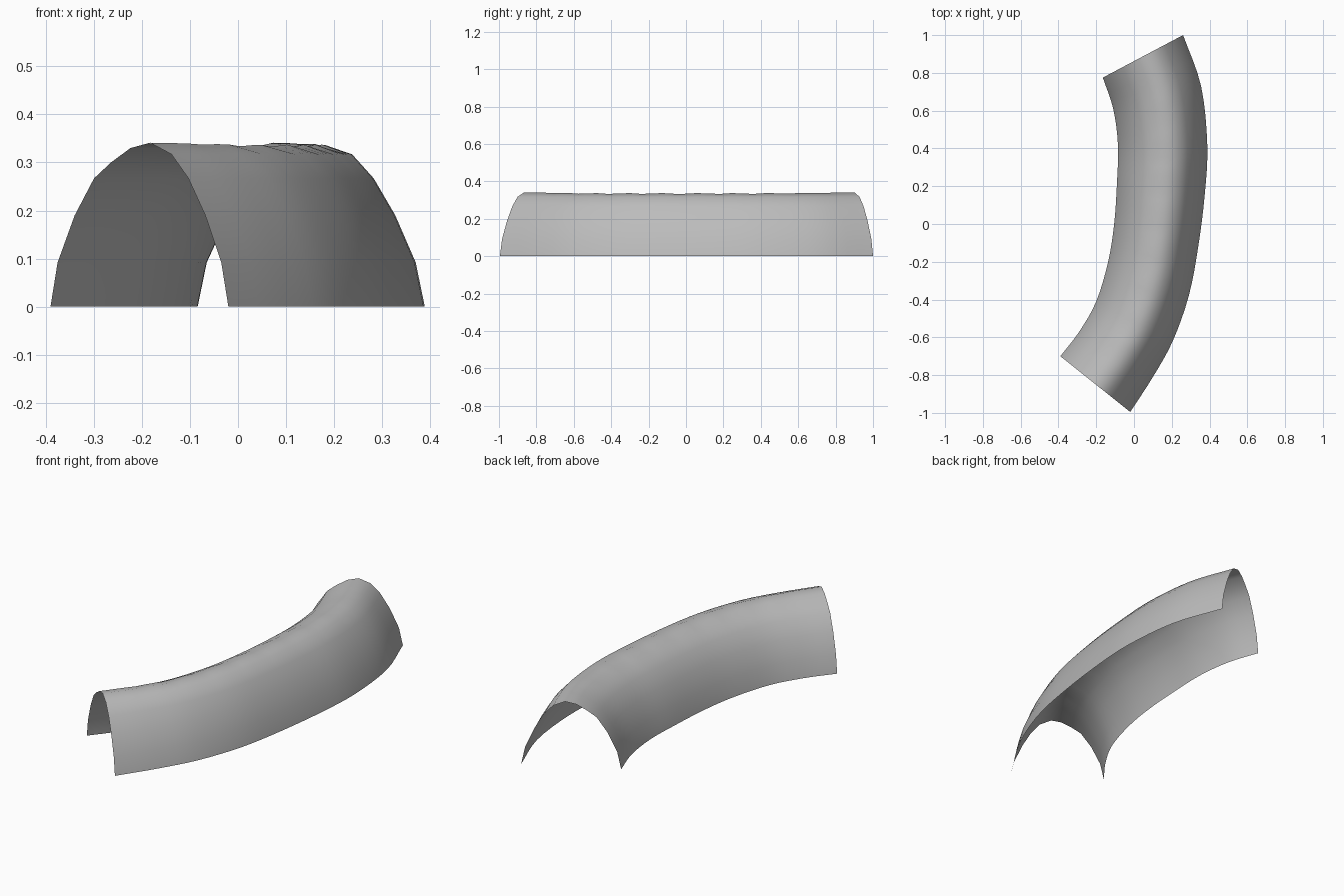
import bpy, bmesh, math
from mathutils import Vector

cube = bpy.data.objects.get("Cube")
if cube:
    bpy.data.objects.remove(cube)

# Ground edges of the tunnel, paired from the front end to the back end
INNER = [(-.39, -.70), (-.29, -.57), (-.20, -.41), (-.137, -.20), (-.105, 0),
         (-.09, .22), (-.085, .42), (-.11, .61), (-.165, .775)]
OUTER = [(-.02, -.995), (.10, -.81), (.205, -.62), (.29, -.38), (.34, -.12),
         (.375, .16), (.388, .42), (.355, .73), (.26, 1.0)]
# Arch section: fraction of the width from the inner edge, height
ARCH = [(0, 0), (.04, .092), (.136, .19), (.245, .267), (.34, .3), (.45, .33),
        (.56, .341), (.68, .317), (.775, .267), (.87, .19), (.96, .092), (1, 0)]
STEPS = 4


def smooth_path(points):
    """Catmull-Rom path through the points."""
    p = [Vector(q) for q in points]
    p = [2 * p[0] - p[1]] + p + [2 * p[-1] - p[-2]]
    path = []
    for a, b, c, d in zip(p, p[1:], p[2:], p[3:]):
        for k in range(STEPS):
            t = k / STEPS
            path.append(b + (c - a) * t / 2 + (2 * a - 5 * b + 4 * c - d) * t * t / 2
                        + (3 * b - a - 3 * c + d) * t ** 3 / 2)
    return path + [p[-2]]


# Plain grey surface
grey = bpy.data.materials.new("plain grey")
grey.use_nodes = True
colour = (.5, .5, .5, 1)
grey.diffuse_color = colour
grey.node_tree.nodes["Principled BSDF"].inputs["Base Color"].default_value = colour

# Curved open shell, swept along both edges with a slightly uneven crown
bm = bmesh.new()
rows = []
inner, outer = smooth_path(INNER), smooth_path(OUTER)
last = len(inner) - 1
for i, (a, b) in enumerate(zip(inner, outer)):
    sag = .006 * min(1, 4 * min(i, last - i) / last) * (1 + .4 * math.sin(i * 2))
    row = []
    for f, z in ARCH:
        p = a.lerp(b, f)
        row.append(bm.verts.new((p.x, p.y, z - sag * (z > .32))))
    rows.append(row)
for r, s in zip(rows, rows[1:]):
    for j in range(len(ARCH) - 1):
        bm.faces.new((r[j], r[j + 1], s[j + 1], s[j]))
mesh = bpy.data.meshes.new("tunnel_shell")
bm.to_mesh(mesh)
bm.free()
mesh.materials.append(grey)
shell = bpy.data.objects.new("tunnel_shell", mesh)
bpy.context.collection.objects.link(shell)

bpy.context.view_layer.objects.active = shell
shell.select_set(True)
bpy.ops.object.shade_smooth_by_angle(angle=math.radians(40))
